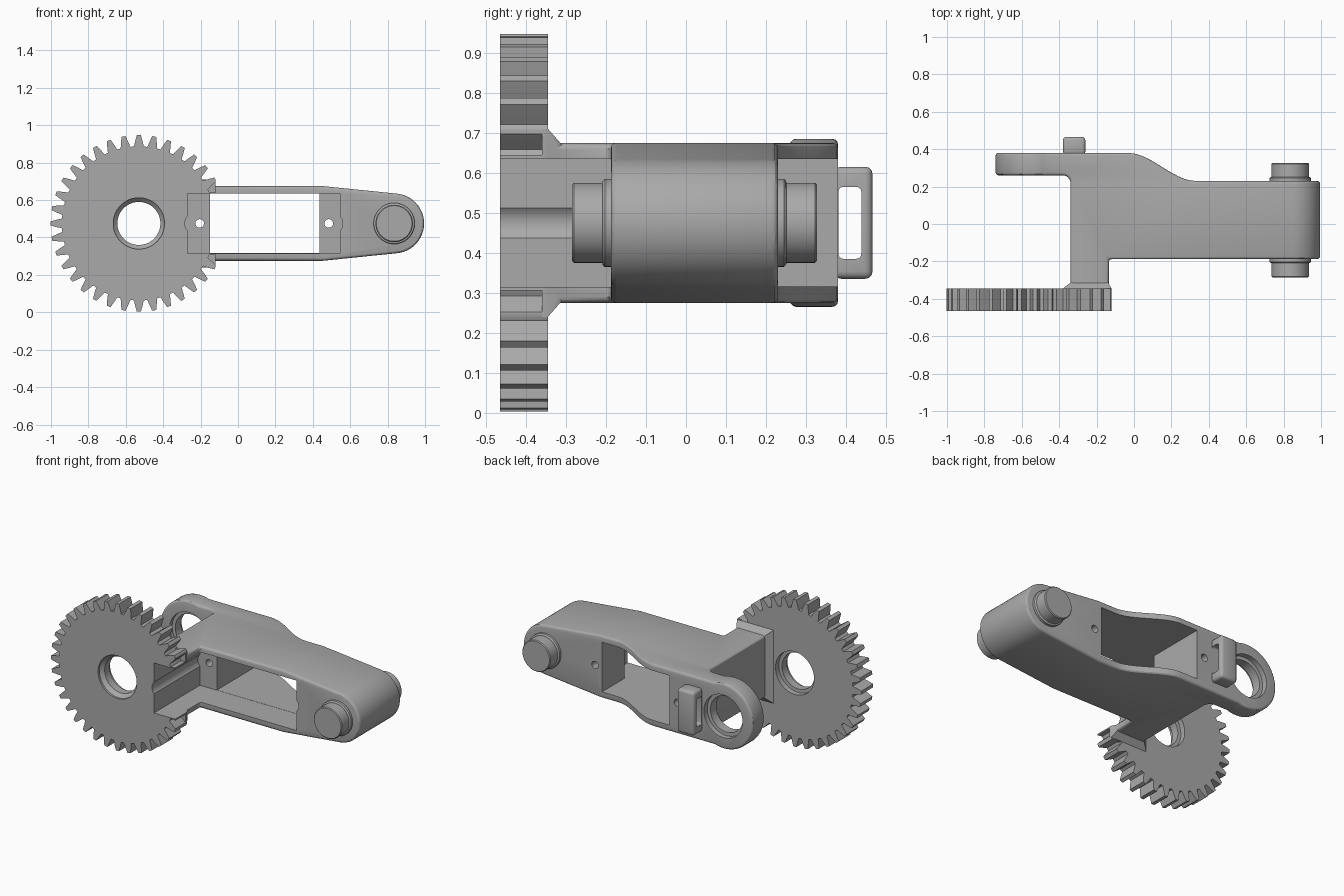
import bpy
import bmesh
from math import sin, cos, pi, radians
from mathutils import Vector

cube = bpy.data.objects.get("Cube")
if cube:
    bpy.data.objects.remove(cube, do_unlink=True)

grey = bpy.data.materials.new("mid_grey")
grey.use_nodes = True
grey.diffuse_color = (0.4, 0.4, 0.4, 1)
grey.node_tree.nodes["Principled BSDF"].inputs["Base Color"].default_value = (0.4, 0.4, 0.4, 1)

MID = 0.475          # height of the centre line
HUB, TIP = -0.53, 0.835   # x of the gear axis and of the pin axis


def loft(name, rings):
    """Closed solid through rings with equal point counts."""
    bm = bmesh.new()
    loops = [[bm.verts.new(p) for p in ring] for ring in rings]
    for a, b in zip(loops, loops[1:]):
        for i in range(len(a)):
            j = (i + 1) % len(a)
            bm.faces.new((a[i], a[j], b[j], b[i]))
    bm.faces.new(loops[0])
    bm.faces.new(loops[-1])
    bmesh.ops.recalc_face_normals(bm, faces=bm.faces)
    mesh = bpy.data.meshes.new(name)
    bm.to_mesh(mesh)
    bm.free()
    mesh.materials.append(grey)
    obj = bpy.data.objects.new(name, mesh)
    bpy.context.collection.objects.link(obj)
    return obj


def prism_y(name, pts, lo, hi):
    return loft(name, [[(x, y, z) for x, z in pts] for y in (lo, hi)])


def box(name, x, y, z):
    return prism_y(name, [(x[0], z[0]), (x[1], z[0]), (x[1], z[1]), (x[0], z[1])], *y)


def arc(x, z, r, start, end, n):
    steps = [radians(start + (end - start) * i / n) for i in range(n + 1)]
    return [(x + r * cos(a), z + r * sin(a)) for a in steps]


def turned(name, x, profile, n=64):
    """Round part about an axis along y, from (y, radius) pairs."""
    return loft(name, [[(x + r * cos(2 * pi * i / n), y, MID + r * sin(2 * pi * i / n))
                        for i in range(n)] for y, r in profile])


def apply(obj, mod):
    bpy.ops.object.select_all(action='DESELECT')
    obj.select_set(True)
    bpy.context.view_layer.objects.active = obj
    bpy.ops.object.modifier_apply(modifier=mod.name)


def boolean(obj, others, operation='DIFFERENCE'):
    for other in others:
        mod = obj.modifiers.new("cut", 'BOOLEAN')
        mod.operation, mod.solver, mod.object = operation, 'EXACT', other
        apply(obj, mod)


def bevel(obj, width, segments=3, angle=50):
    mod = obj.modifiers.new("round", 'BEVEL')
    mod.width, mod.segments = width, segments
    mod.limit_method, mod.angle_limit = 'ANGLE', radians(angle)
    apply(obj, mod)


def smooth(obj):
    bpy.ops.object.select_all(action='DESELECT')
    obj.select_set(True)
    bpy.context.view_layer.objects.active = obj
    bpy.ops.object.shade_smooth_by_angle(angle=radians(30))


# Cutters shared by the frame and the gear
pocket = box("pocket_cutter", (-0.27, 0.545), (-0.6, 0.0), (0.315, 0.635))
window = box("window_cutter", (-0.15, 0.435), (-0.7, 0.7), (0.316, 0.634))
grooves = [turned("groove_cutter", x, [(-0.61, 0.055), (0.0, 0.055)], 32) for x in (-0.23, 0.505)]
screws = [turned("screw_cutter", x, [(-0.3, 0.023), (0.6, 0.023)], 24) for x in (-0.205, 0.485)]
bearing_bore = turned("bearing_cutter", HUB, [(0.2, 0.137), (0.285, 0.137), (0.286, 0.115),
                                              (0.345, 0.115), (0.346, 0.137), (0.45, 0.137)])
gear_bore = turned("bore_cutter", HUB, [(-0.6, 0.137), (-0.452, 0.137), (-0.43, 0.115),
                                        (-0.38, 0.115), (-0.379, 0.137), (-0.2, 0.137)])
gear_trim = box("trim_cutter", (-0.12, 0.2), (-0.6, -0.2), (0.1, 0.9))
cutters = [pocket, window, bearing_bore, gear_bore, gear_trim] + grooves + screws

# Frame: plan profile crossed with the side outline
s_curve = []
for i in range(13):
    t = i / 12
    s_curve.append((-0.03 + 0.36 * t, 0.38 - 0.15 * t * t * (3 - 2 * t)))
corner = arc(-0.38, 0.22, 0.04, 0, 90, 6)
plan = [(-0.8, 0.38)] + s_curve + [(1.1, 0.23), (1.1, -0.188), (-0.135, -0.188),
                                   (-0.135, -0.36), (-0.34, -0.36)] + corner + [(-0.8, 0.26)]
frame = loft("frame", [[(x, y, z) for x, y in plan] for z in (0.1, 0.9)])
outline = (arc(TIP, MID, 0.16, -86, 86, 24) + [(0.45, 0.675)]
           + arc(HUB, MID, 0.21, 72, 288, 36) + [(0.45, 0.275)])
side = prism_y("outline_cutter", outline, -0.7, 0.7)
cutters.append(side)
boolean(frame, [side], 'INTERSECT')
bevel(frame, 0.015)

# Flared foot where the frame meets the gear
foot = loft("foot", [[(a, y, c), (b, y, c), (b, y, d), (a, y, d)] for y, a, b, c, d in
                     ((-0.36, -0.38, -0.12, 0.24, 0.71), (-0.345, -0.38, -0.12, 0.24, 0.71),
                      (-0.31, -0.335, -0.14, 0.28, 0.67))])
boolean(frame, [foot], 'UNION')
cutters.append(foot)
boolean(frame, [pocket, window, bearing_bore] + grooves + screws)
smooth(frame)

# Gear with straight tapered teeth and a notch for the pocket
TEETH = 36
teeth = []
for i in range(TEETH):
    mid = 2 * pi * i / TEETH
    for offset, r in ((-0.064, 0.412), (-0.045, 0.44), (-0.023, 0.472),
                      (0.023, 0.472), (0.045, 0.44), (0.064, 0.412)):
        teeth.append((HUB + r * cos(mid + offset), MID + r * sin(mid + offset)))
gear = prism_y("gear", teeth, -0.465, -0.345)
boolean(gear, [gear_bore, pocket, grooves[0], gear_trim])
smooth(gear)

# Pivot pins with collars on both sides of the tip
for name, face, out in (("front_pin", -0.188, -1), ("back_pin", 0.23, 1)):
    steps = ((-0.03, 0.11), (0.015, 0.11), (0.02, 0.105), (0.021, 0.1),
             (0.092, 0.1), (0.097, 0.095))
    smooth(turned(name, TIP, [(face + out * d, r) for d, r in steps]))

# Cable loop on the back
loop = box("cable_loop", (-0.38, -0.26), (0.37, 0.466), (0.335, 0.615))
bevel(loop, 0.018)
opening = box("loop_cutter", (-0.5, -0.1), (0.381, 0.438), (0.385, 0.565))
bevel(opening, 0.012)
cutters.append(opening)
boolean(loop, [opening])
smooth(loop)

for cutter in cutters:
    bpy.data.objects.remove(cutter, do_unlink=True)
